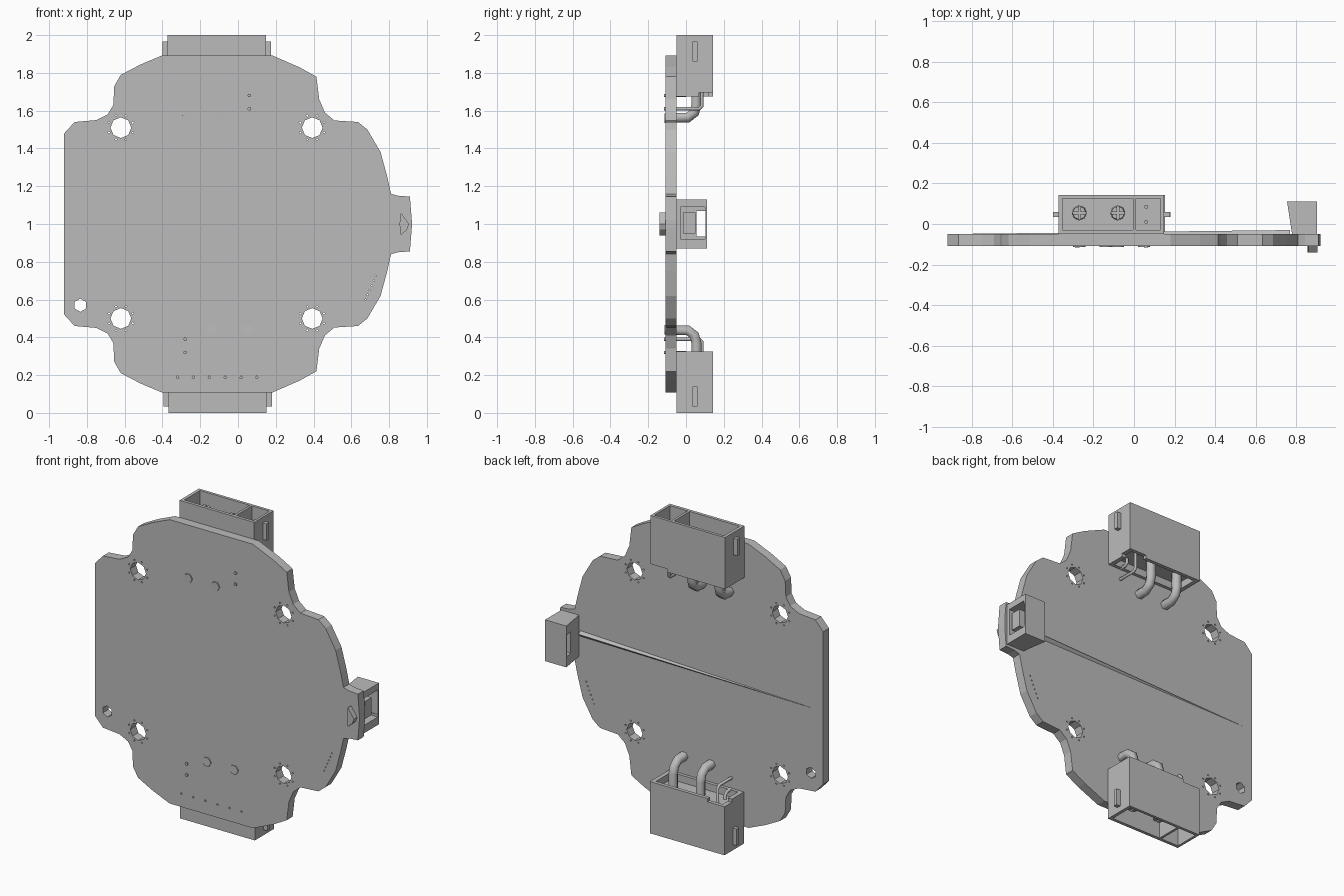
import bpy, bmesh, math
from mathutils import Matrix, Vector

if "Cube" in bpy.data.objects:
    bpy.data.objects.remove(bpy.data.objects["Cube"])

grey = bpy.data.materials.new("plain_grey")
grey.use_nodes = True
GREY = (0.5, 0.5, 0.5, 1)
grey.diffuse_color = GREY
grey.node_tree.nodes["Principled BSDF"].inputs["Base Color"].default_value = GREY

FRONT, BACK = -0.108, -0.05
# half turn that carries the top connector onto the bottom one
PIVOT = Vector((-0.11, 0, 1))
TURN = Matrix.Translation(PIVOT) @ Matrix.Rotation(math.pi, 4, 'Y') @ Matrix.Translation(-PIVOT)


def make(name, bm):
    bmesh.ops.recalc_face_normals(bm, faces=bm.faces)
    mesh = bpy.data.meshes.new(name)
    bm.to_mesh(mesh)
    bm.free()
    mesh.materials.append(grey)
    ob = bpy.data.objects.new(name, mesh)
    bpy.context.collection.objects.link(ob)
    return ob


def add_box(bm, x, y, z):
    size = [b - a for a, b in (x, y, z)]
    mid = [(a + b) / 2 for a, b in (x, y, z)]
    m = Matrix.Translation(mid) @ Matrix.Diagonal(size + [1])
    return bmesh.ops.create_cube(bm, size=1, matrix=m)["verts"]


def add_rod(bm, centre, radius, length, sides, axis='Y', tip=None):
    rot = Matrix.Rotation(math.pi / 2, 4, 'X') if axis == 'Y' else Matrix()
    bmesh.ops.create_cone(bm, cap_ends=True, segments=sides, radius1=radius,
                          radius2=radius if tip is None else tip, depth=length,
                          matrix=Matrix.Translation(centre) @ rot)


def boxes(name, *ranges):
    bm = bmesh.new()
    for r in ranges:
        add_box(bm, *r)
    return make(name, bm)


def prism(name, outline, y0, y1):
    bm = bmesh.new()
    face = bm.faces.new([bm.verts.new((x, y0, z)) for x, z in outline])
    ext = bmesh.ops.extrude_face_region(bm, geom=[face])["geom"]
    bmesh.ops.translate(bm, vec=(0, y1 - y0, 0),
                        verts=[v for v in ext if isinstance(v, bmesh.types.BMVert)])
    return make(name, bm)


def cut(ob, cutter):
    mod = ob.modifiers.new("cut", 'BOOLEAN')
    mod.object, mod.operation, mod.solver = cutter, 'DIFFERENCE', 'EXACT'
    bpy.context.view_layer.objects.active = ob
    bpy.ops.object.modifier_apply(modifier=mod.name)
    bpy.data.objects.remove(cutter)


def wire(name, points, radius):
    curve = bpy.data.curves.new(name, 'CURVE')
    curve.dimensions = '3D'
    curve.bevel_depth, curve.bevel_resolution, curve.use_fill_caps = radius, 1, True
    spline = curve.splines.new('POLY')
    spline.points.add(len(points) - 1)
    for p, co in zip(spline.points, points):
        p.co = (*co, 1)
    curve.materials.append(grey)
    ob = bpy.data.objects.new(name, curve)
    bpy.context.collection.objects.link(ob)
    return ob


# circuit board: upper half outline as (x, height above middle), mirrored below
half = [(-.92, .48), (-.865, .54), (-.75, .55), (-.69, .58), (-.66, .63), (-.655, .73),
        (-.62, .79), (-.515, .845), (-.4, .893), (.18, .893), (.325, .83), (.415, .78),
        (.43, .66), (.46, .59), (.51, .548), (.635, .54), (.685, .5), (.755, .38),
        (.79, .25), (.81, .16), (.845, .15), (.91, .145), (.92, .02)]
outline = [(x, 1 + h) for x, h in half] + [(x, 1 - h) for x, h in reversed(half)]
board = prism("circuit_board", outline, FRONT, BACK)

# mounting holes ringed by small vias, plus the corner hole and via rows
bm = bmesh.new()
hole = lambda x, z, r, n: add_rod(bm, (x, FRONT, z), r, 0.4, n)
for x in (-.62, .393):
    for z in (.5, 1.51):
        hole(x, z, .055, 8)
        for i in range(8):
            a = math.tau * (i + .5) / 8
            hole(x + .068 * math.cos(a), z + .068 * math.sin(a), .006, 4)
hole(-.835, .57, .035, 6)
for i in range(6):
    hole(-.32 + i * .084, .19, .008, 3)
    hole(.675 + i * .011, .6 + i * .025, .005, 4)
cut(board, make("hole_cutter", bm))


def connector(place, turned):
    made = []
    # housing with two wells on the outer end and a recess on the inner end
    body = boxes(place + "_connector_housing", ((-.372, .148), (BACK, .143), (1.675, 2)))
    cut(body, boxes("well_cutter",
                    ((-.352, -.005), (-.03, .125), (1.8, 2.1)),
                    ((.01, .132), (-.03, .125), (1.8, 2.1)),
                    ((-.345, .12), (-.03, .12), (1.6, 1.72))))
    cut(body, boxes("step_cutter", ((.03, .2), (.07, .2), (1.6, 1.695))))
    made.append(body)
    # latch tabs on both sides
    made.append(boxes(place + "_latch_tabs",
                      ((-.4, -.37), (.035, .06), (1.86, 1.965)),
                      ((.145, .175), (.035, .06), (1.86, 1.965))))
    # thick power pins with split contacts
    for side, x in (("left", -.08), ("right", -.27)):
        path = [(x, .055, 1.85), (x, .055, 1.63), (x, .045, 1.59), (x, .01, 1.563), (x, -.114, 1.56)]
        made.append(wire(f"{place}_{side}_power_pin", path, .03))
        bm = bmesh.new()
        add_rod(bm, (x, .055, 1.87), .037, .15, 8, 'Z', .033)
        contact = make(f"{place}_{side}_contact", bm)
        cut(contact, boxes("slot_cutter", ((x - .005, x + .005), (0, .11), (1.86, 2))))
        cut(contact, boxes("slot_cutter", ((x - .1, x + .1), (.05, .06), (1.86, 2))))
        made.append(contact)
    # thin signal pins
    for label, y, z in (("inner", .01, 1.68), ("outer", .085, 1.61)):
        path = [(.06, y, 1.94), (.06, y, z + .015), (.06, y - .015, z), (.06, -.116, z)]
        made.append(wire(f"{place}_{label}_signal_pin", path, .01))
    if turned:
        for ob in made:
            ob.data.transform(TURN)


connector("top", False)
connector("bottom", True)

# small side socket: tapered block, deep mouth outwards, window right through
bm = bmesh.new()
for v in add_box(bm, (.755, .903), (BACK, .112), (.87, 1.13)):
    if v.co.x < .8 and v.co.y < 0:
        v.co.x += .025
socket = make("side_socket", bm)
cut(socket, boxes("mouth_cutter", ((.82, 1), (-.03, .1), (.92, 1.09))))
cut(socket, boxes("window_cutter", ((.6, 1), (.055, .103), (.935, 1.07))))
boxes("side_socket_tongue", ((.81, .895), (-.015, .05), (.95, 1.06)))

# pointed peg below the side socket
prism("side_peg", [(.862, 1.06), (.905, 1.0), (.895, .97), (.862, .94), (.855, 1.0)], -.14, FRONT + .01)

# fine ridge running from the socket across the back
bm = bmesh.new()
tip = bm.verts.new((-.87, BACK + .001, .98))
root = [bm.verts.new(p) for p in ((.77, BACK, 1.035), (.77, BACK, 1.0), (.77, BACK + .02, 1.02))]
bm.faces.new(root)
for a, b in zip(root, root[1:] + root[:1]):
    bm.faces.new((a, b, tip))
make("back_ridge", bm)
